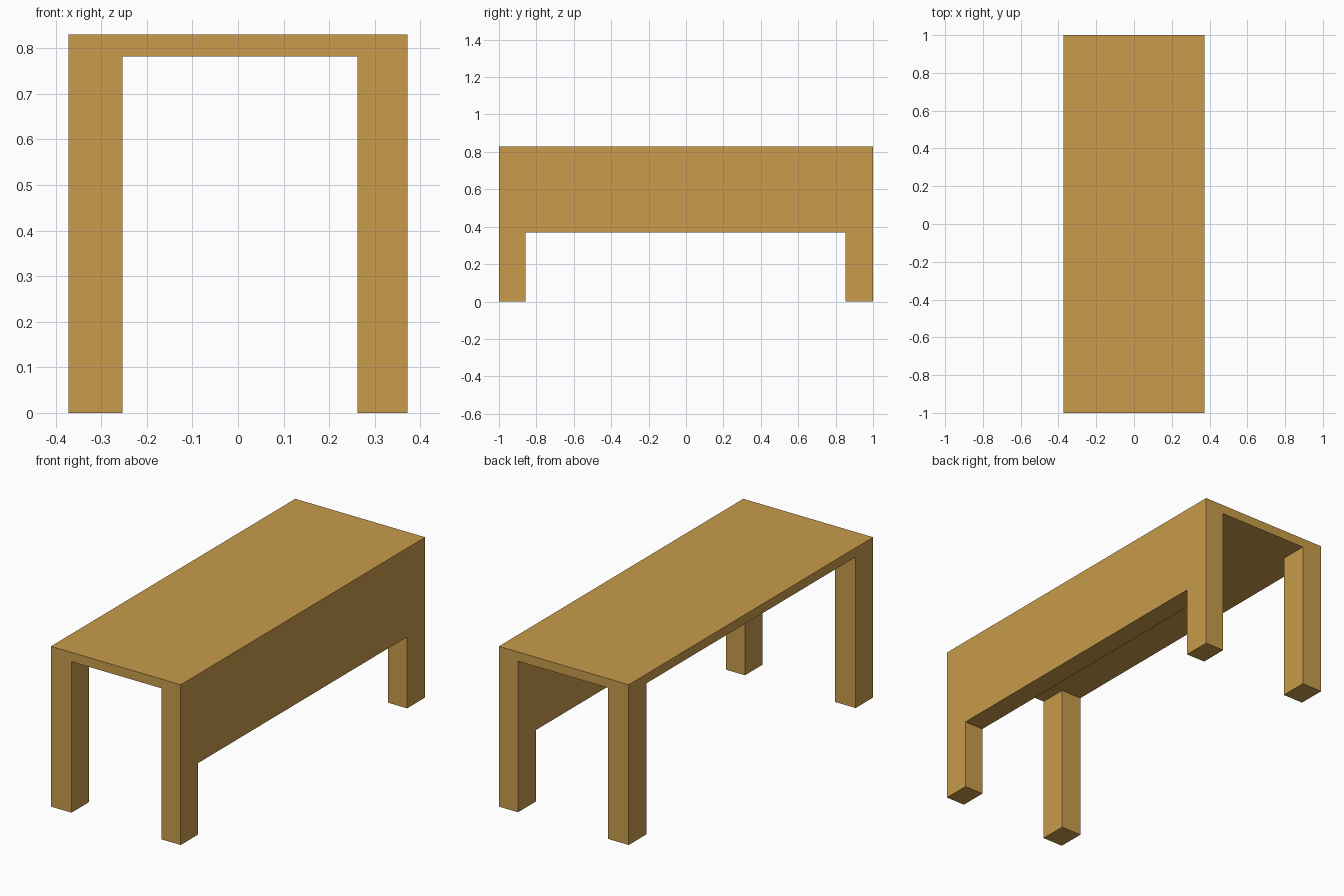
import bpy

if "Cube" in bpy.data.objects:
    bpy.data.objects.remove(bpy.data.objects["Cube"])

X, Z = 0.372, 0.83            # half width, total height
IN_L, IN_R = -0.254, 0.262    # inner faces of the left and right legs
Y0, Y1 = -0.857, 0.853        # inner faces of the front and back legs
UNDER, PANEL = 0.782, 0.37    # underside of the top, bottom of the side panel


def box(name, lo, hi):
    bpy.ops.mesh.primitive_cube_add(size=1, location=[(a + b) / 2 for a, b in zip(lo, hi)])
    ob = bpy.context.object
    ob.name = name
    ob.scale = [b - a for a, b in zip(lo, hi)]
    bpy.ops.object.transform_apply(location=True, rotation=False, scale=True)
    return ob


def carve(body, lo, hi):
    cutter = box("cutter", lo, hi)
    cutter.hide_render = True
    mod = body.modifiers.new("carve", 'BOOLEAN')
    mod.operation, mod.solver, mod.object = 'DIFFERENCE', 'EXACT', cutter
    bpy.context.view_layer.objects.active = body
    bpy.ops.object.modifier_apply(modifier=mod.name)
    bpy.data.objects.remove(cutter)


# One solid desk body, carved so top, legs and panel stay seamless
desk = box("desk", (-X, -1, 0), (X, 1, Z))

# Knee space running end to end between left and right legs
carve(desk, (IN_L, -1.2, -0.2), (IN_R, 1.2, UNDER))
# Open left side, up to the table top
carve(desk, (-X - 0.2, Y0, -0.2), (0, Y1, UNDER))
# Right side, open only below the panel
carve(desk, (0, Y0, -0.2), (X + 0.2, Y1, PANEL))

# Warm wood colour
wood = bpy.data.materials.new("wood")
wood.diffuse_color = (0.58, 0.33, 0.07, 1)
wood.use_nodes = True
wood.node_tree.nodes["Principled BSDF"].inputs["Base Color"].default_value = wood.diffuse_color
desk.data.materials.clear()
desk.data.materials.append(wood)
